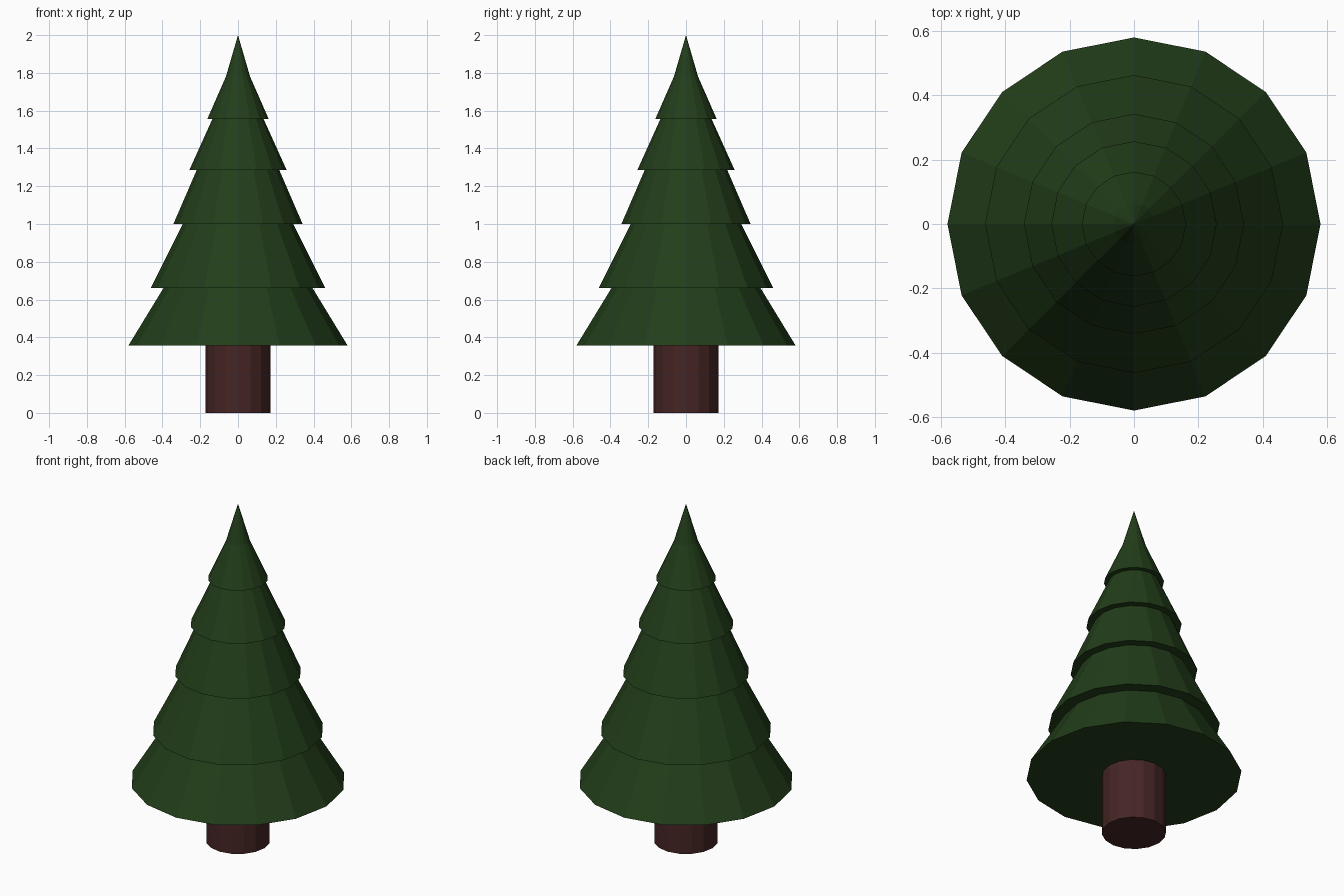
import bpy
import bmesh
from math import cos, sin, tau

if "Cube" in bpy.data.objects:
    bpy.data.objects.remove(bpy.data.objects["Cube"])

SIDES = 16


def material(name, color):
    mat = bpy.data.materials.new(name)
    mat.diffuse_color = (*color, 1.0)
    mat.use_nodes = True
    mat.node_tree.nodes["Principled BSDF"].inputs["Base Color"].default_value = mat.diffuse_color
    return mat


def lathe(name, profile, mat):
    """Revolve (radius, z) points, listed bottom to top, into a flat-shaded solid."""
    bm = bmesh.new()
    rings = []
    for r, z in profile:
        if r == 0:
            rings.append([bm.verts.new((0, 0, z))] * SIDES)
        else:
            rings.append([bm.verts.new((r * cos(tau * i / SIDES), r * sin(tau * i / SIDES), z))
                          for i in range(SIDES)])
    for low, high in zip(rings, rings[1:]):
        for i in range(SIDES):
            j = (i + 1) % SIDES
            corners = [low[i], low[j], high[j], high[i]]
            bm.faces.new(list(dict.fromkeys(corners)))
    # Close the open ends
    for ring, (r, z) in ((rings[0], profile[0]), (rings[-1], profile[-1])):
        if r > 0:
            bm.faces.new(ring)
    bmesh.ops.recalc_face_normals(bm, faces=bm.faces)
    mesh = bpy.data.meshes.new(name)
    bm.to_mesh(mesh)
    bm.free()
    mesh.materials.append(mat)
    obj = bpy.data.objects.new(name, mesh)
    bpy.context.collection.objects.link(obj)
    return obj


green = material("needles", (0.016, 0.048, 0.010))
brown = material("bark", (0.060, 0.019, 0.018))

# Trunk
lathe("trunk", [(0.173, 0.0), (0.173, 0.357)], brown)

# Foliage: five stepped skirts, each overhanging the one below, with a steeper tip
lathe("foliage", [
    (0.58, 0.357), (0.395, 0.66),
    (0.463, 0.66), (0.293, 1.0),
    (0.342, 1.0), (0.218, 1.287),
    (0.257, 1.287), (0.135, 1.557),
    (0.162, 1.557), (0.064, 1.78),
    (0.0, 2.0),
], green)
